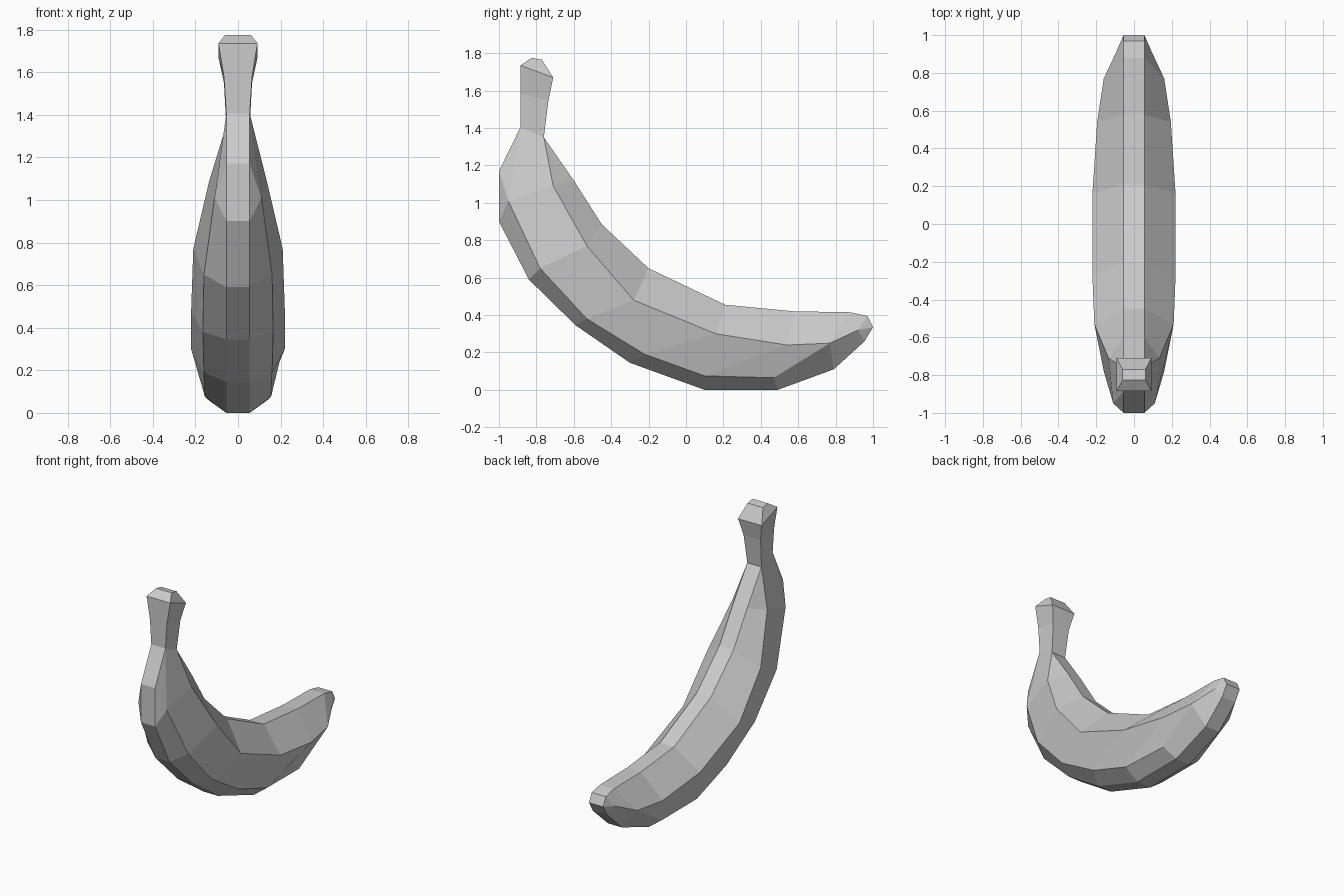
import bpy
import bmesh

cube = bpy.data.objects.get("Cube")
if cube:
    bpy.data.objects.remove(cube, do_unlink=True)

# One plain colour for the whole fruit
grey = bpy.data.materials.new("plain grey")
grey.use_nodes = True
grey.diffuse_color = (0.6, 0.6, 0.6, 1)
shader = next(n for n in grey.node_tree.nodes if n.type == "BSDF_PRINCIPLED")
shader.inputs["Base Color"].default_value = grey.diffuse_color

RIDGE = 0.055  # half width of the flat strips along the inner and outer curve


def section(*half):
    """Mirror one side of a cross-section, given as (x, y, z), into a ring."""
    return list(half) + [(-x, y, z) for x, y, z in reversed(half)]


def strip(y, z):
    """A point on the edge of a flat strip."""
    return (RIDGE, y, z)


def loft(name, rings, cap_start=False):
    """Bridge the rings with flat faces and weld points that coincide."""
    bm = bmesh.new()
    loops = [[bm.verts.new(point) for point in ring] for ring in rings]
    for a, b in zip(loops, loops[1:]):
        count = len(a)
        for i in range(count):
            j = (i + 1) % count
            bm.faces.new((a[i], b[i], b[j], a[j]))
    if cap_start:
        bm.faces.new(loops[0])
    bmesh.ops.remove_doubles(bm, verts=bm.verts[:], dist=0.0005)
    mesh = bpy.data.meshes.new(name)
    bm.to_mesh(mesh)
    bm.free()
    mesh.materials.append(grey)
    part = bpy.data.objects.new(name, mesh)
    bpy.context.collection.objects.link(part)
    return part


# Four-sided stem with a bevelled, flared top
stem_outer = strip(-.885, 1.405)
stem_inner = strip(-.76, 1.35)
stem_rings = [
    section((.06, -.825, 1.775), (.06, -.77, 1.765)),
    section((.092, -.885, 1.735), (.092, -.71, 1.67)),
    section((.066, -.885, 1.58), (.066, -.735, 1.55)),
    section(stem_outer, stem_inner),
]
loft("stem", stem_rings, cap_start=True)

# Long edges of the peel, from the stem towards the tip
outer = [strip(*p) for p in (
    (-1, .9), (-.84, .59), (-.59, .345), (-.3, .145), (.1, 0), (.49, 0))]
lower = [
    (.11, -.95, 1.01), (.16, -.78, .65), (.165, -.53, .38),
    (.16, -.22, .19), (.155, .1, .075), (.145, .47, .065)]
side = [
    (.135, -.71, 1.09), (.21, -.53, .77), (.22, -.28, .48),
    (.22, .16, .3), (.195, .54, .24), (.16, .77, .25)]
inner = [strip(*p) for p in (
    (-.6, 1.12), (-.45, .885), (-.2, .65), (.21, .455), (.58, .42), (.88, .415))]

# The lower and side edges join before the tip
tip_outer = strip(.955, .26)
tip_side = (.09, .92, .32)
tip_inner = strip(.97, .395)
tip_ring = section(tip_outer, tip_side, tip_side, tip_inner)

peel_rings = [
    section(stem_outer, stem_outer, stem_inner, stem_inner),
    section(strip(-1, 1.17), lower[0], side[0], inner[0]),
]
peel_rings += [section(*edges) for edges in zip(outer, lower, side, inner)]
peel_rings += [
    section(strip(.79, .11), side[-1], side[-1], inner[-1]),
    tip_ring,
]
loft("peel", peel_rings)

# Blunt end of the fruit, folded to a short ridge
end = strip(1, .335)
loft("blossom_end", [tip_ring, section(end, tip_side, tip_side, end)])
